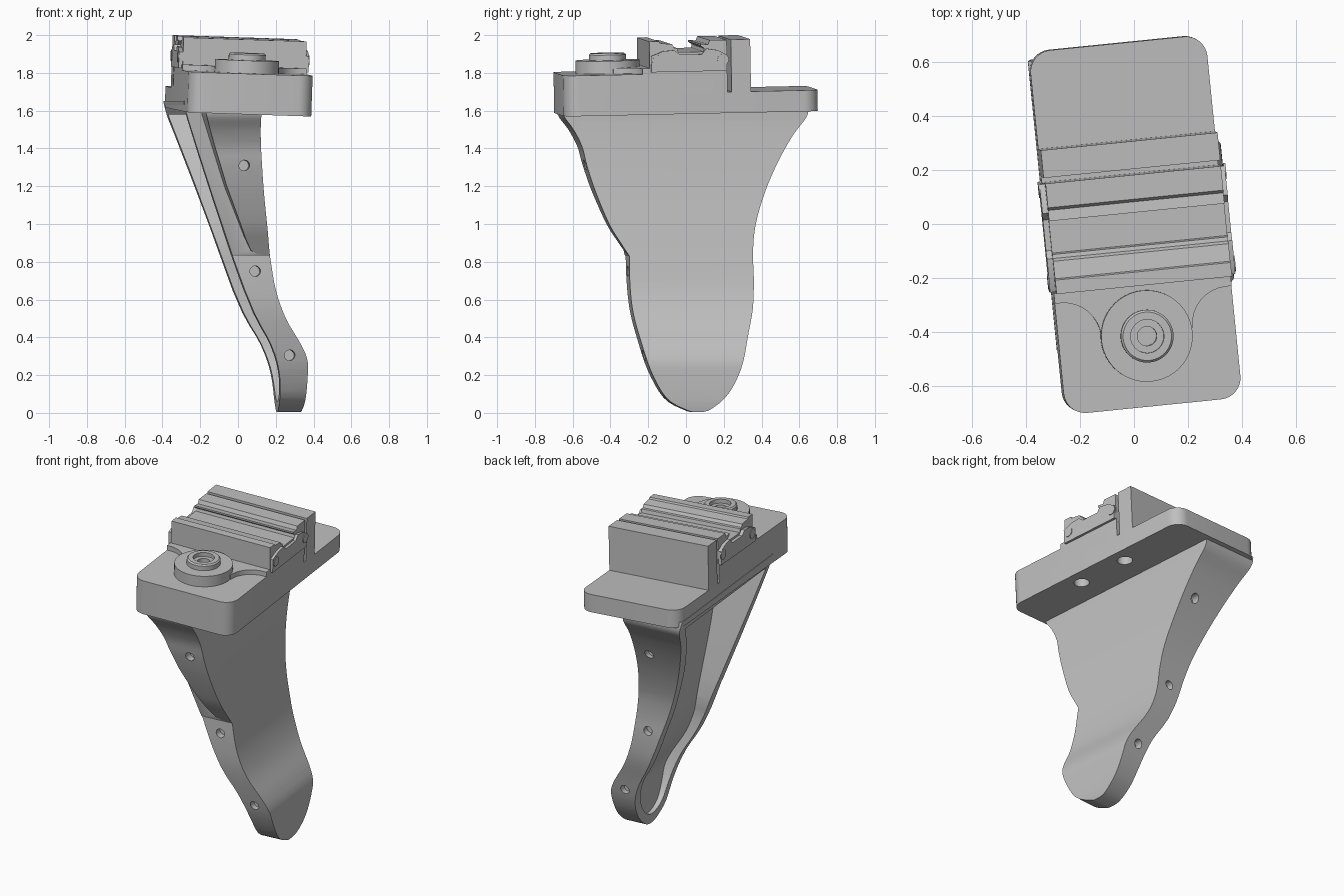
import bpy, bmesh, math
from mathutils import Matrix, Vector

if "Cube" in bpy.data.objects:
    bpy.data.objects.remove(bpy.data.objects["Cube"])

SHADE = (0.52, 0.52, 0.52, 1)
gray = bpy.data.materials.new("plain_gray")
gray.use_nodes = True
gray.diffuse_color = SHADE
gray.node_tree.nodes["Principled BSDF"].inputs["Base Color"].default_value = SHADE

# The whole part is turned slightly about z, and the top is tilted a little
SPIN = Matrix.Rotation(0.1, 4, 'Z')
BASE = (Matrix.Translation((0, 0, 1.594)) @ Matrix.Rotation(0.018, 4, 'X')
        @ Matrix.Rotation(0.035, 4, 'Y') @ SPIN)


def finish(name, bm):
    bmesh.ops.recalc_face_normals(bm, faces=bm.faces)
    mesh = bpy.data.meshes.new(name)
    bm.to_mesh(mesh)
    bm.free()
    mesh.materials.append(gray)
    ob = bpy.data.objects.new(name, mesh)
    bpy.context.collection.objects.link(ob)
    return ob


def prism(name, pts, axis, lo, hi):
    """Extrude a 2D outline along an axis."""
    place = {'x': lambda a, b: (lo, a, b), 'y': lambda a, b: (a, lo, b),
             'z': lambda a, b: (a, b, lo)}[axis]
    bm = bmesh.new()
    face = bm.faces.new([bm.verts.new(place(*p)) for p in pts])
    new = bmesh.ops.extrude_face_region(bm, geom=[face])["geom"]
    step = Vector([hi - lo if axis == k else 0 for k in "xyz"])
    bmesh.ops.translate(bm, vec=step, verts=[v for v in new if isinstance(v, bmesh.types.BMVert)])
    return finish(name, bm)


def box(name, x0, x1, y0, y1, z0, z1):
    return prism(name, [(x0, y0), (x1, y0), (x1, y1), (x0, y1)], 'z', z0, z1)


def lathe(name, profile, x, y, sides=48):
    """Turn a radius/height profile about a vertical axis."""
    bm = bmesh.new()
    verts = [bm.verts.new((r, 0, z)) for r, z in profile]
    edges = [bm.edges.new(p) for p in zip(verts, verts[1:])]
    bmesh.ops.spin(bm, geom=verts + edges, cent=(0, 0, 0), axis=(0, 0, 1),
                   angle=math.tau, steps=sides)
    bmesh.ops.remove_doubles(bm, verts=bm.verts, dist=0.0005)
    bmesh.ops.translate(bm, vec=(x, y, 0), verts=bm.verts)
    return finish(name, bm)


def rod(name, centre, r, length, axis):
    bm = bmesh.new()
    turn = Matrix.Rotation(math.pi / 2, 4, 'Y' if axis == 'x' else 'X') if axis != 'z' else Matrix()
    bmesh.ops.create_cone(bm, cap_ends=True, segments=24, radius1=r, radius2=r, depth=length,
                          matrix=Matrix.Translation(centre) @ turn)
    return finish(name, bm)


def combine(ob, tool, operation):
    mod = ob.modifiers.new("cut", 'BOOLEAN')
    mod.object, mod.operation, mod.solver = tool, operation, 'EXACT'
    graph = bpy.context.evaluated_depsgraph_get()
    mesh = bpy.data.meshes.new_from_object(ob.evaluated_get(graph))
    ob.modifiers.clear()
    ob.data = mesh
    bpy.data.objects.remove(tool)


def spline(pts, n=4):
    """Smooth curve through the points."""
    p = [Vector(q) for q in [pts[0], *pts, pts[-1]]]
    out = []
    for a, b, c, d in zip(p, p[1:], p[2:], p[3:]):
        for i in range(n):
            t = i / n
            out.append(tuple(0.5 * (2 * b + (c - a) * t + (2 * a - 5 * b + 4 * c - d) * t * t
                                    + (3 * b - a - 3 * c + d) * t ** 3)))
    return out + [tuple(pts[-1])]


def arc(cx, cy, r, start, end, n=8):
    return [(cx + r * math.cos(math.radians(start + (end - start) * i / n)),
             cy + r * math.sin(math.radians(start + (end - start) * i / n))) for i in range(n + 1)]


def smooth(ob, angle=30):
    bpy.ops.object.select_all(action='DESELECT')
    ob.select_set(True)
    bpy.context.view_layer.objects.active = ob
    bpy.ops.object.shade_smooth_by_angle(angle=math.radians(angle))


# Leg: side outline crossed with front profile
ear = spline([(-.66, 1.65), (-.66, 1.58), (-.605, 1.5), (-.56, 1.41), (-.535, 1.31),
              (-.49, 1.17), (-.42, 1.0), (-.36, .9), (-.315, .83)])
toe = spline([(-.315, .83), (-.315, .7), (-.305, .55), (-.275, .4), (-.225, .23), (-.14, .08),
              (-.03, .015), (.033, .004), (.1, .02), (.19, .1), (.257, .23), (.3, .4),
              (.335, .55), (.345, .7), (.343, .85), (.36, 1), (.412, 1.17), (.483, 1.33),
              (.563, 1.47), (.64, 1.575), (.64, 1.65)])
outer = spline([(.06, 1.65), (.06, 1.5), (.085, 1.2), (.12, .95), (.14, .82), (.17, .65),
                (.225, .5), (.31, .36), (.345, .28), (.35, .2), (.345, .06), (.33, -.02)])
rim = spline([(.21, -.02), (.21, .04), (.2, .2), (.15, .36), (.005, .65), (-.31, 1.56), (-.31, 1.65)])
leg = prism("leg", ear + toe[1:], 'x', -1, 1)
combine(leg, prism("profile_tool", outer + rim, 'y', -1, 1), 'INTERSECT')

# Recessed band behind the front ear
band = prism("band_tool", [(-.6, 1.75), (-.245, 1.75), (-.235, 1.58), (-.11, 1.2), (0, .93),
                           (.035, .86), (.08, .835), (.5, .825), (.5, .7), (-.6, .7)], 'y', -1, 0)
combine(band, prism("band_side", [(-.325, .6), (-.32, .83), (-.46, 1.8), (-.9, 1.8), (-.9, .6)],
                    'x', -1, 1), 'INTERSECT')
combine(leg, band, 'DIFFERENCE')

# Hollow open towards -x, with a skin that thickens towards the toe
hollow = spline([(-.385, 1.58), (-.255, .83), (-.245, .6), (-.215, .4), (-.165, .22), (-.09, .1),
                 (.033, .06), (.13, .12), (.2, .25), (.245, .4), (.275, .7), (.28, .9),
                 (.345, 1.17), (.425, 1.35), (.565, 1.58)])
pocket = prism("pocket_tool", hollow, 'x', -1, 1)
combine(pocket, prism("pocket_side", [(x - .11 + .03 * z, z) for x, z in outer]
                      + [(-.9, -.02), (-.9, 1.65)], 'y', -1.1, 1.1), 'INTERSECT')
combine(leg, pocket, 'DIFFERENCE')

# Blind holes in both side walls
for x, z, front, back in ((-.02, 1.31, -.525, .475), (.06, .75, -.315, .35), (.25, .305, -.25, .28)):
    for y in (front, back):
        combine(leg, rod("hole_tool", (x, y, z), .028, .09, 'y'), 'DIFFERENCE')
leg.data.transform(SPIN)
smooth(leg)

# Base plate: thin flange with a thicker front body
W, L, R = .33, .676, .08
END = .346
slab = prism("base_flange", arc(W - R, L - R, R, 0, 90) + arc(R - W, L - R, R, 90, 180)
             + arc(R - W, R - L, R, 180, 270) + arc(W - R, R - L, R, 270, 360), 'z', 0, .112)
for y in (-.2, .15):
    combine(slab, rod("screw_tool", (.23, y, 0), .045, .16, 'z'), 'DIFFERENCE')
body = prism("base_body", [(W, .19), (-W, .19)] + arc(R - W, R - L, R, 180, 270)
             + arc(W - R, R - L, R, 270, 360), 'z', .112, .215)
top = [slab, body, box("back_block", -W, W, .212, .315, .112, .389),
       box("rail_seat", -W, W, -.222, .19, .2, .23)]

# Raised pad that flows into the round boss
top.append(prism("boss_pad", [(W, -.2), (-W, -.2), (-W, -.26)] + arc(-.31, -.4, .14, 90, 0)
                 + arc(.31, -.4, .14, 180, 90) + [(W, -.26)], 'z', .2, .245))
top.append(lathe("round_boss", [(0, .2), (.17, .2), (.17, .283), (.098, .283), (.098, .312),
                                (.09, .32), (.062, .32), (.062, .295), (.036, .295),
                                (.036, .25), (0, .25)], -.003, -.413))

# Slide rail with grooved top
top.append(prism("slide_rail", [(-.222, .225), (-.222, .388), (-.17, .388), (-.165, .378),
                                (-.1, .37), (-.09, .352), (-.075, .35), (-.07, .328),
                                (.065, .328), (.07, .345), (.05, .36), (.05, .37), (.09, .365),
                                (.1, .388), (.19, .388), (.19, .225)], 'x', -.325, W))
for s in (-1, 1):
    ends = sorted((s * .32, s * END))
    top.append(prism("rail_end_cap", [(-.215, .225), (-.215, .31), (-.15, .335), (-.09, .34),
                                      (-.06, .315), (.055, .315), (.08, .345), (.14, .335),
                                      (.188, .31), (.188, .225)], 'x', *ends))
    for y in (-.178, .168):
        top.append(rod("rail_screw", (s * END, y, .285), .03, .008, 'x'))

for ob in top:
    ob.data.transform(BASE)
    smooth(ob)
